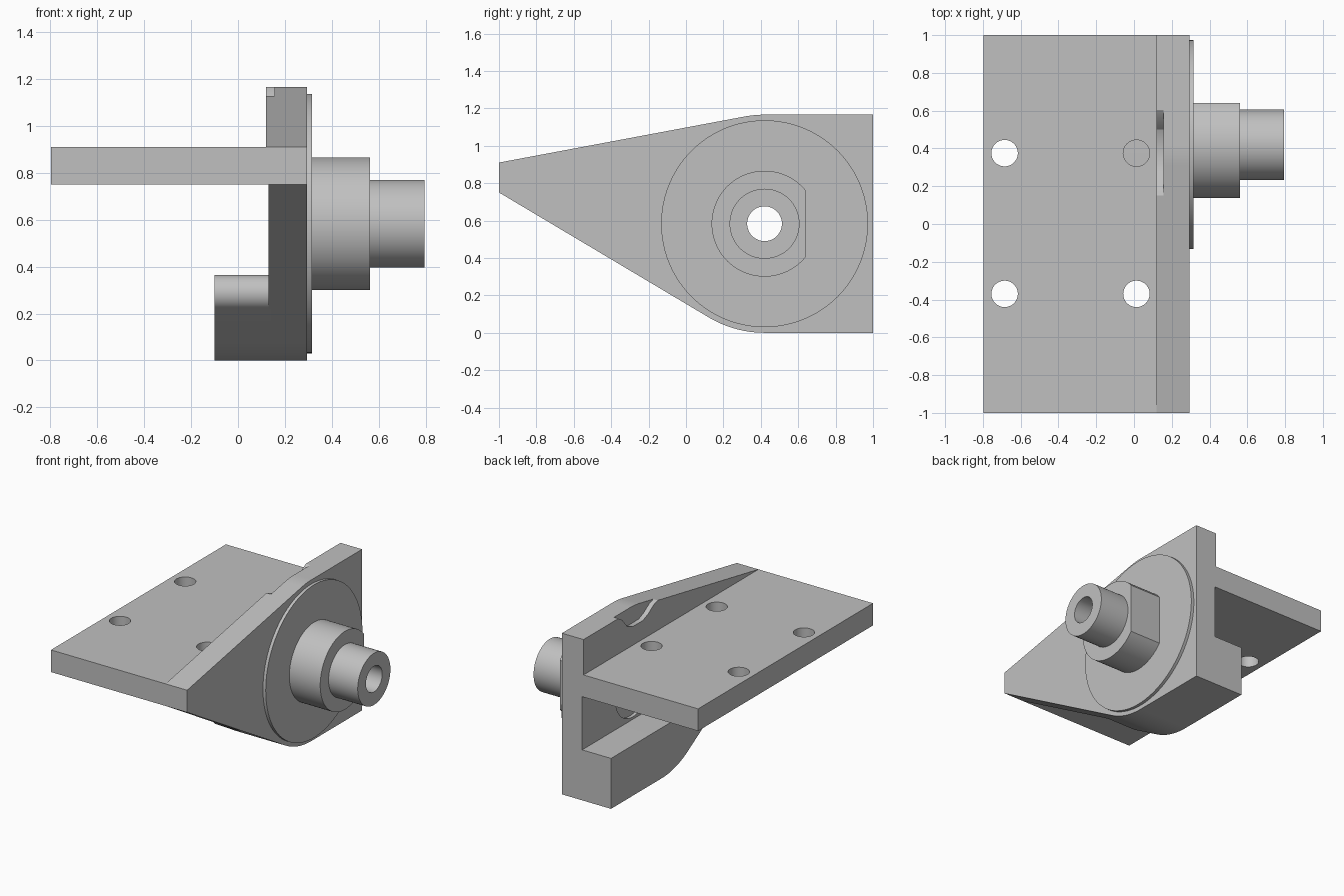
import bpy
import bmesh
from math import sin, cos, pi, acos, atan2, hypot, radians

cube = bpy.data.objects.get("Cube")
if cube:
    bpy.data.objects.remove(cube, do_unlink=True)

grey = bpy.data.materials.new("machined grey")
grey.use_nodes = True
grey.diffuse_color = (0.53, 0.53, 0.53, 1)
grey.node_tree.nodes["Principled BSDF"].inputs["Base Color"].default_value = (0.53, 0.53, 0.53, 1)

# Bore axis and the radius of the plate's rounded corner
CY, CZ, R = 0.42, 0.583, 0.583
TOP = 2 * R


def arc(cy, cz, r, a0, a1, n=24):
    return [(cy + r * cos(a0 + (a1 - a0) * i / n), cz + r * sin(a0 + (a1 - a0) * i / n))
            for i in range(n + 1)]


def circle(cy, cz, r, n=96):
    return arc(cy, cz, r, 0, 2 * pi, n)[:-1]


def tangent_angle(y, z, side):
    """Angle on the corner circle where the line from (y, z) touches it."""
    dy, dz = y - CY, z - CZ
    return atan2(dz, dy) % (2 * pi) + side * acos(R / hypot(dy, dz))


def prism(name, outline, lo, hi, axis="x"):
    """Extrude an outline along x (outline in y, z) or z (outline in x, y)."""
    bm = bmesh.new()
    place = (lambda p, t: (t, *p)) if axis == "x" else (lambda p, t: (*p, t))
    face = bm.faces.new([bm.verts.new(place(p, lo)) for p in outline])
    moved = bmesh.ops.extrude_face_region(bm, geom=[face])["geom"]
    for v in moved:
        if isinstance(v, bmesh.types.BMVert):
            v.co["xyz".index(axis)] = hi
    bmesh.ops.recalc_face_normals(bm, faces=bm.faces)
    mesh = bpy.data.meshes.new(name)
    bm.to_mesh(mesh)
    bm.free()
    mesh.materials.append(grey)
    obj = bpy.data.objects.new(name, mesh)
    bpy.context.collection.objects.link(obj)
    return obj


def select(obj):
    bpy.ops.object.select_all(action="DESELECT")
    obj.select_set(True)
    bpy.context.view_layer.objects.active = obj


def cut(obj, cutter):
    cutter.hide_render = True
    mod = obj.modifiers.new("cut", "BOOLEAN")
    mod.operation, mod.solver, mod.object = "DIFFERENCE", "EXACT", cutter
    select(obj)
    bpy.ops.object.modifier_apply(modifier=mod.name)
    bpy.data.objects.remove(cutter, do_unlink=True)


def rect(a0, b0, a1, b1):
    return [(a0, b0), (a1, b0), (a1, b1), (a0, b1)]


# Upright side plate: tapered nose, rounded corners tangent to the bore circle
upper = tangent_angle(-1, 0.91, -1)
lower = tangent_angle(-1, 0.75, 1)
bottom_arc = arc(CY, CZ, R, lower, 1.5 * pi)
plate = prism("side_plate",
              [(-1, 0.75)] + bottom_arc + [(1, 0), (1, TOP)]
              + arc(CY, CZ, R, pi / 2, upper) + [(-1, 0.91)],
              0.12, 0.293)
cut(plate, prism("lower_relief", rect(-1.2, -0.2, 1.2, 0.8), 0, 0.131))

# Shallow clearance notch in the plate's top edge
notch = [(0.10, 1.3), (0.14, 1.13), (0.2, 1.11), (0.26, 1.07), (0.32, 1.045),
         (0.44, 1.045), (0.5, 1.07), (0.56, 1.14), (0.61, 1.17), (0.62, 1.3)]
cut(plate, prism("notch_cutter", notch, 0, 0.155))
cut(plate, prism("counterbore_cutter", circle(CY, CZ, 0.2), 0, 0.155))

# Horizontal mounting shelf with four bolt holes
shelf = prism("mounting_shelf", rect(-0.797, -1, 0.135, 1), 0.75, 0.91, "z")
for x in (-0.685, 0.013):
    for y in (-0.37, 0.375):
        cut(shelf, prism("bolt_hole", circle(x, y, 0.07, 48), 0.6, 1.0, "z"))

# Lower foot block: follows the plate's underside and ends in a rounded nose
nose_r, foot_top = 0.077, 0.365
nose_z = foot_top - nose_r
nose_y = CY + (R - nose_r - sin(lower) * (nose_z - CZ)) / cos(lower)
foot = prism("foot_block",
             bottom_arc + [(1, 0), (1, foot_top)]
             + arc(nose_y, nose_z, nose_r, pi / 2, lower),
             -0.10, 0.14)

# Round flange, collar with one flat, and spigot
flange = prism("flange", circle(CY, CZ, 0.553), 0.285, 0.315)
half = acos(0.22 / 0.283)
collar = prism("flatted_collar", arc(CY, CZ, 0.283, half, 2 * pi - half, 80), 0.305, 0.562)
spigot = prism("spigot", circle(CY, CZ, 0.187), 0.55, 0.795)

# Through bore
for part in (plate, flange, collar, spigot):
    cut(part, prism("bore_cutter", circle(CY, CZ, 0.093, 64), 0, 1))

for part in (plate, shelf, foot, flange, collar, spigot):
    select(part)
    bpy.ops.object.shade_smooth_by_angle(angle=radians(25))
